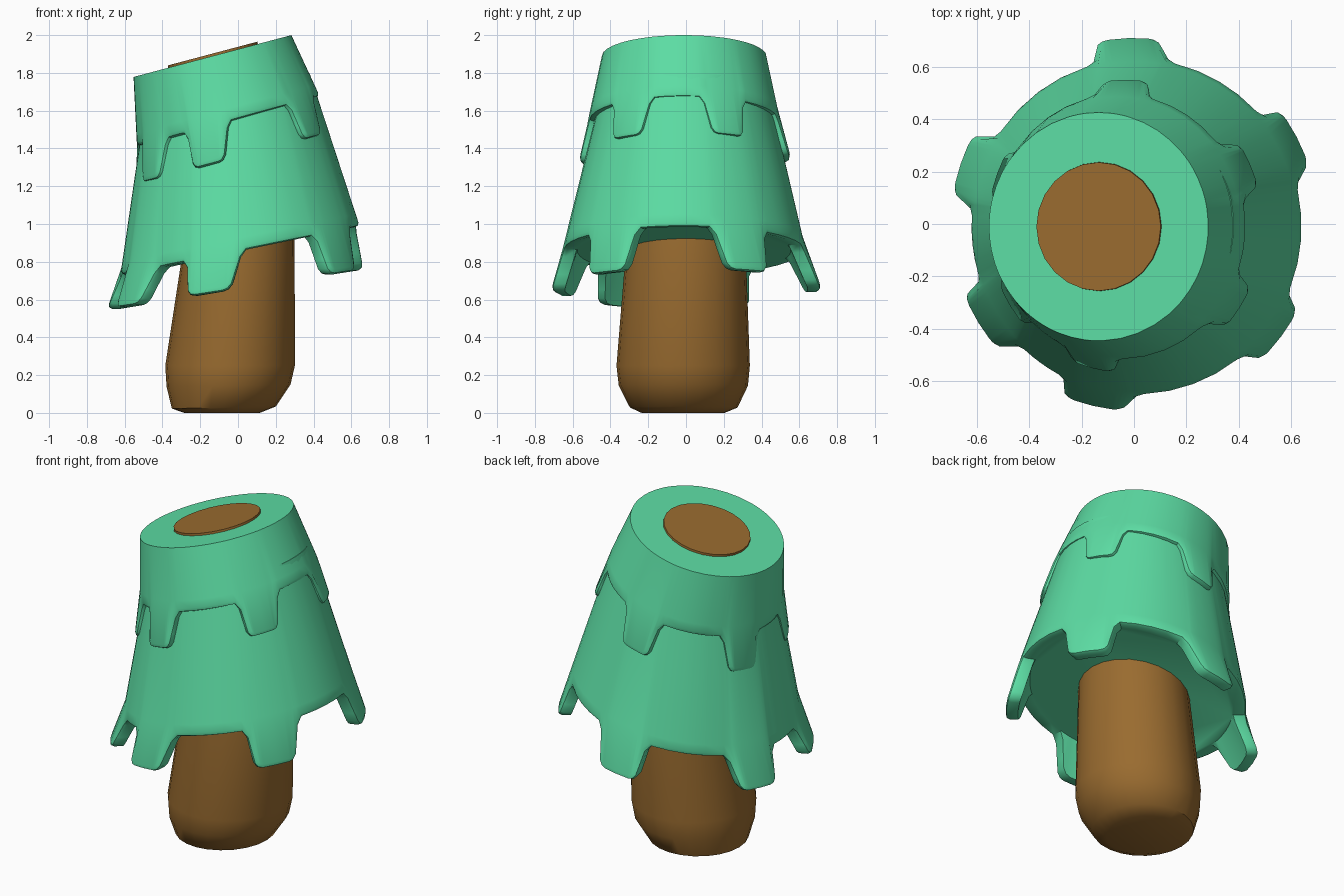
import bpy, bmesh, math

if "Cube" in bpy.data.objects:
    bpy.data.objects.remove(bpy.data.objects["Cube"])


def material(name, rgb):
    m = bpy.data.materials.new(name)
    m.diffuse_color = (*rgb, 1)
    m.use_nodes = True
    m.node_tree.nodes["Principled BSDF"].inputs["Base Color"].default_value = m.diffuse_color
    return m


GREEN = material("leaf green", (0.108, 0.72, 0.37))
BROWN = material("bark brown", (0.32, 0.148, 0.029))


def ring_point(ring, deg):
    # ring: centre x, centre y, radius x, radius y, height at x=0, slope along x
    cx, cy, rx, ry, z, slope = ring
    a = math.radians(deg)
    x = cx + rx * math.cos(a)
    return (x, cy + ry * math.sin(a), z + slope * x)


def lerp(p, q, t):
    return tuple(a + (b - a) * t for a, b in zip(p, q))


def loft(name, rings, mat):
    # skin a stack of closed point rings and cap both ends
    bm = bmesh.new()
    rows = [[bm.verts.new(p) for p in r] for r in rings]
    n = len(rows[0])
    for lo, hi in zip(rows, rows[1:]):
        for i in range(n):
            j = (i + 1) % n
            bm.faces.new((lo[i], lo[j], hi[j], hi[i]))
    bm.faces.new(rows[0])
    bm.faces.new(rows[-1])
    bmesh.ops.recalc_face_normals(bm, faces=bm.faces)
    me = bpy.data.meshes.new(name)
    bm.to_mesh(me)
    bm.free()
    ob = bpy.data.objects.new(name, me)
    bpy.context.collection.objects.link(ob)
    me.materials.append(mat)
    bpy.ops.object.select_all(action='DESELECT')
    ob.select_set(True)
    bpy.context.view_layer.objects.active = ob
    bpy.ops.object.shade_smooth_by_angle(angle=math.radians(42))


# half of a drooping leaf tooth: angle offset, depth below the hem
TOOTH = [(16, 0), (13.6, 0.16), (11.5, 0.6), (10.4, 0.84), (8.6, 0.96), (6.2, 1)]


def skirt(name, top, hem, tip, teeth, drop):
    # hem outline as depth over angle
    line = []
    teeth = sorted(teeth)
    for k, c in enumerate(teeth):
        line += [(c - o, d) for o, d in TOOTH] + [(c, 1)]
        line += [(c + o, d) for o, d in reversed(TOOTH)]
        nxt = teeth[k + 1] if k + 1 < len(teeth) else teeth[0] + 360
        a, b = c + 16, nxt - 16
        line += [(a + (b - a) * t / 4, 0) for t in (1, 2, 3)]
    n = len(line)
    arc = math.radians(hem[2])  # length per degree

    def inset(w):
        # move the outline inwards, along its own normal
        out = []
        for i, (a, d) in enumerate(line):
            a0, d0 = line[i - 1]
            a1, d1 = line[(i + 1) % n]
            da = ((a1 - a0 + 180) % 360 - 180) * arc
            dz = -(d1 - d0) * drop
            m = math.hypot(da, dz)
            out.append((a - dz / m * w / arc, d - da / m * w / drop))
        return out

    def pos(a, d, shrink=0.0):
        h = ring_point(hem, a)
        if d >= 0:
            p = lerp(h, ring_point(tip, a), d)
        else:
            p = lerp(h, ring_point(top, a), -d * drop / (top[4] - hem[4]))
        r = math.radians(a)
        return (p[0] - shrink * math.cos(r), p[1] - shrink * math.sin(r), p[2])

    rings = [[ring_point(top, a) for a, d in line],
             [pos(a, -0.35) for a, d in line],
             [pos(a, d) for a, d in inset(0.026)],
             [pos(a, d, 0.008) for a, d in inset(0.008)],
             [pos(a, d, 0.026) for a, d in line],
             [pos(a, d, 0.075) for a, d in line],
             [pos(a, 0, 0.08) for a, d in line]]
    loft(name, rings, GREEN)


# upper and lower leaf skirts
skirt("upper_leaf_skirt",
      (-0.135, -0.01, 0.418, 0.435, 1.925, 0.265),
      (-0.05, -0.01, 0.485, 0.51, 1.555, 0.27),
      (-0.03, -0.008, 0.53, 0.565, 1.352, 0.26),
      [25, 90, 159, 213, 256, 326], 0.20)
skirt("lower_leaf_skirt",
      (-0.06, -0.005, 0.44, 0.445, 1.70, 0.26),
      (0.012, -0.01, 0.635, 0.645, 0.855, 0.20),
      (0.0, 0.0, 0.71, 0.72, 0.655, 0.15),
      [28, 92, 161, 212, 257, 323], 0.20)

# trunk, rounded at the foot and cut at a slant on top
TRUNK = [(-0.085, -0.015, 0.20, 0.22, 0.0, 0.0),
         (-0.075, -0.012, 0.275, 0.285, 0.03, 0.02),
         (-0.05, -0.014, 0.328, 0.342, 0.145, 0.02),
         (-0.042, -0.015, 0.343, 0.353, 0.25, 0.0),
         (0.005, 0.0, 0.295, 0.315, 0.9, 0.1),
         (-0.05, -0.005, 0.27, 0.28, 1.45, 0.2),
         (-0.135, -0.01, 0.237, 0.245, 1.938, 0.265)]
loft("trunk", [[ring_point(r, i * 15) for i in range(24)] for r in TRUNK], BROWN)
